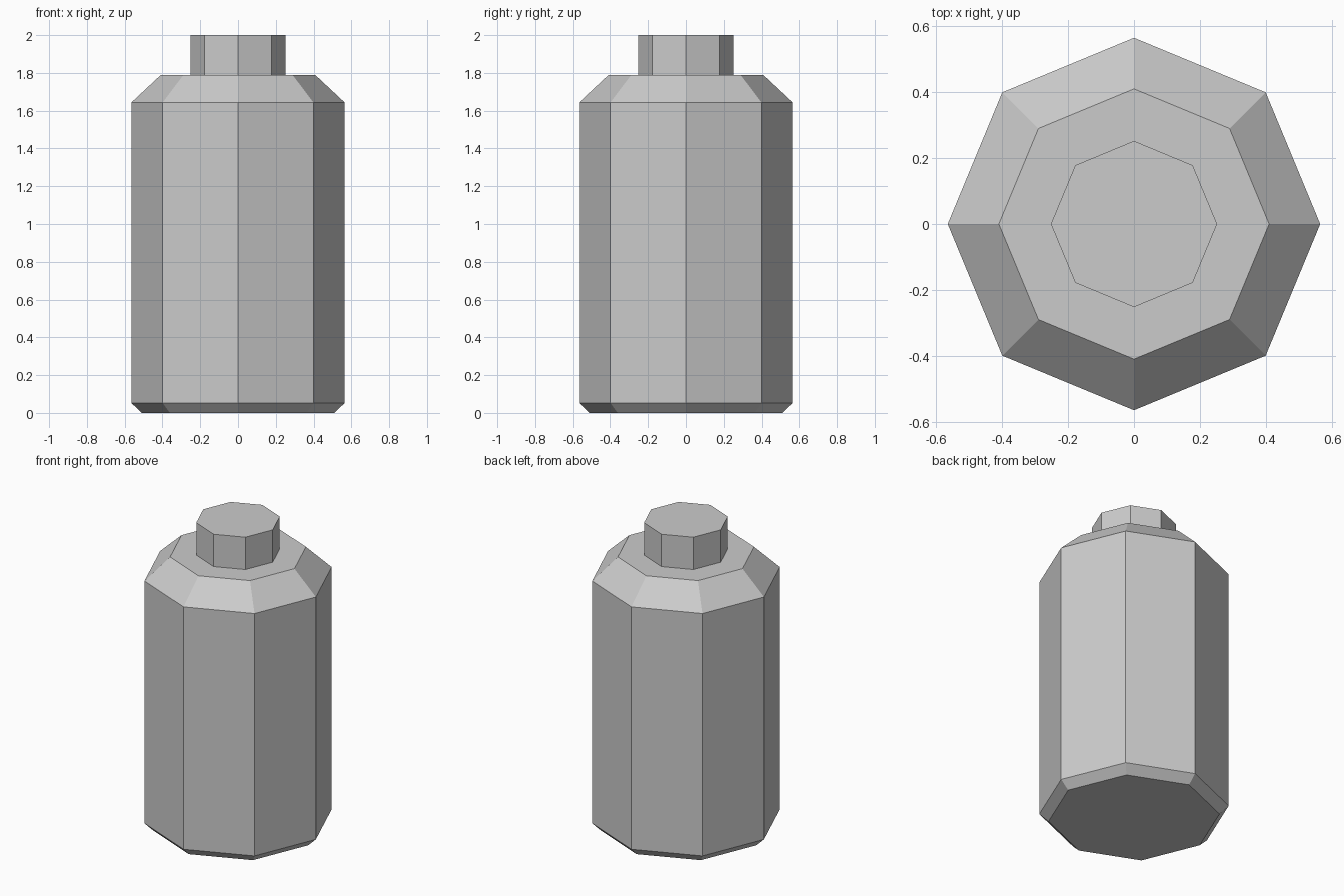
import bpy, bmesh
from math import cos, sin, tau

if "Cube" in bpy.data.objects:
    bpy.data.objects.remove(bpy.data.objects["Cube"])

SIDES = 8


def lathe(name, profile):
    """Closed faceted solid from (radius, z) rings, corners on the x and y axes."""
    bm = bmesh.new()
    rings = [[bm.verts.new((r * cos(tau * i / SIDES), r * sin(tau * i / SIDES), z))
              for i in range(SIDES)] for r, z in profile]
    for low, high in zip(rings, rings[1:]):
        for i in range(SIDES):
            j = (i + 1) % SIDES
            bm.faces.new((low[i], low[j], high[j], high[i]))
    bm.faces.new(rings[0][::-1])
    bm.faces.new(rings[-1])
    mesh = bpy.data.meshes.new(name)
    bm.to_mesh(mesh)
    bm.free()
    obj = bpy.data.objects.new(name, mesh)
    bpy.context.collection.objects.link(obj)
    return obj


# Main container with chamfered base and sloped shoulder
lathe("bottle_body", [(0.51, 0), (0.565, 0.053), (0.565, 1.643), (0.41, 1.788)])

# Small cap standing on the shoulder
lathe("bottle_cap", [(0.252, 1.788), (0.252, 2.0)])
